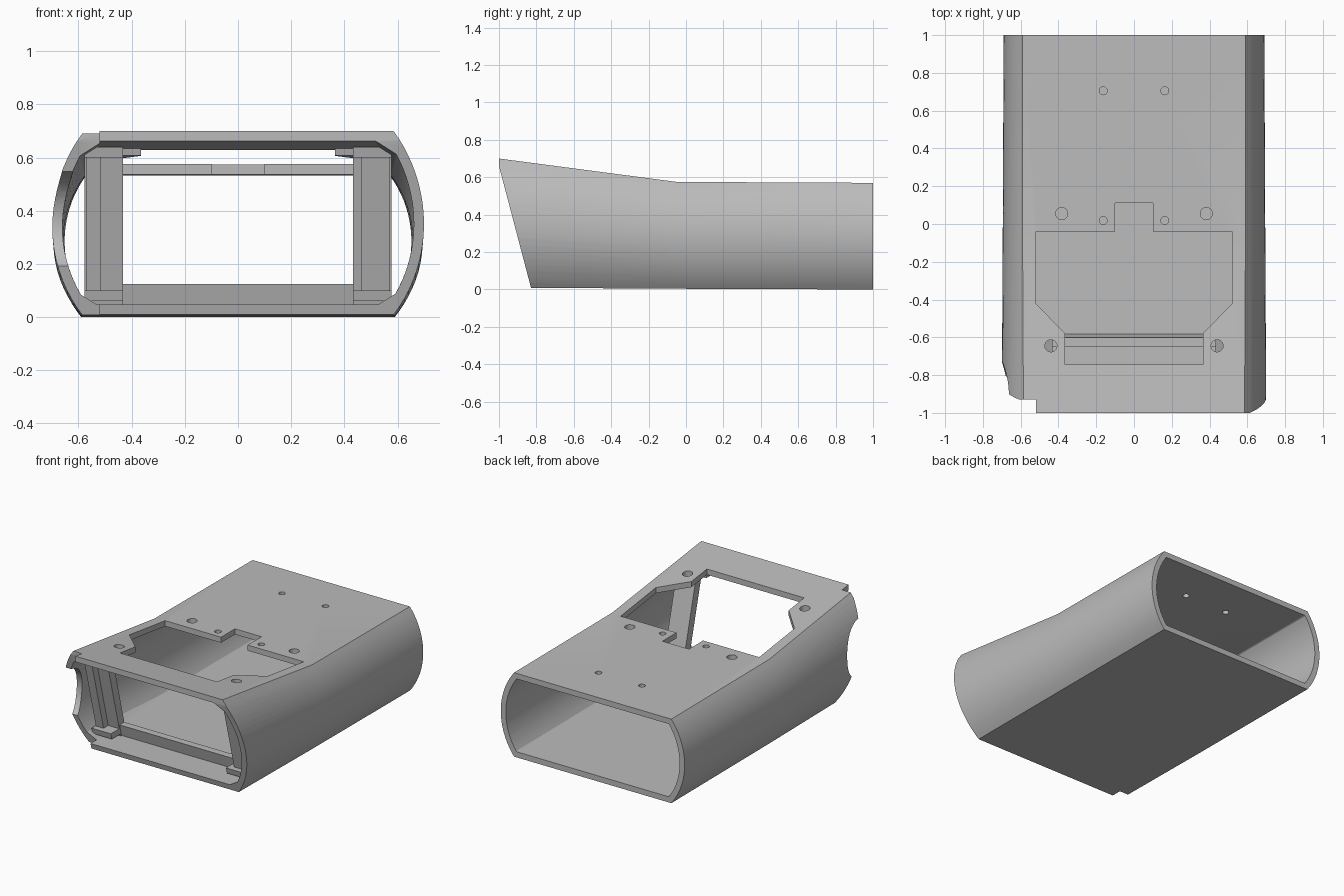
import bpy, bmesh, math
from mathutils import Vector

cube = bpy.data.objects.get("Cube")
if cube:
    bpy.data.objects.remove(cube, do_unlink=True)

grey = bpy.data.materials.new("plain_grey")
grey.use_nodes = True
colour = (0.5, 0.5, 0.5, 1)
grey.diffuse_color = colour
grey.node_tree.nodes["Principled BSDF"].inputs["Base Color"].default_value = colour


def loft(name, rings):
    """Closed solid through a list of equal-length point rings."""
    bm = bmesh.new()
    loops = [[bm.verts.new(p) for p in ring] for ring in rings]
    n = len(loops[0])
    for a, b in zip(loops, loops[1:]):
        for i in range(n):
            j = (i + 1) % n
            bm.faces.new((a[i], a[j], b[j], b[i]))
    bm.faces.new(loops[0])
    bm.faces.new(loops[-1])
    bmesh.ops.recalc_face_normals(bm, faces=bm.faces)
    mesh = bpy.data.meshes.new(name)
    bm.to_mesh(mesh)
    bm.free()
    mesh.materials.append(grey)
    obj = bpy.data.objects.new(name, mesh)
    bpy.context.collection.objects.link(obj)
    return obj


def prism_x(name, yz, x0, x1):
    return loft(name, [[(x, y, z) for y, z in yz] for x in (x0, x1)])


def prism_z(name, xy, z0, z1):
    return loft(name, [[(x, y, z) for x, y in xy] for z in (z0, z1)])


def circle(cx, cy, r, n=24):
    return [(cx + r * math.cos(math.tau * i / n), cy + r * math.sin(math.tau * i / n))
            for i in range(n)]


def cut(target, cutter):
    mod = target.modifiers.new("cut", "BOOLEAN")
    mod.operation = "DIFFERENCE"
    mod.solver = "EXACT"
    mod.object = cutter
    bpy.ops.object.select_all(action="DESELECT")
    bpy.context.view_layer.objects.active = target
    target.select_set(True)
    bpy.ops.object.modifier_apply(modifier=mod.name)
    bpy.data.objects.remove(cutter, do_unlink=True)


def section(y, low, high, flat, wide, inset=0, chamfer=0, steps=20):
    """Flat top and bottom, bulging arc sides; inset follows the same arc centre."""
    half, sag = (high - low) / 2, wide - flat
    mid = (high + low) / 2
    radius = (half * half + sag * sag) / (2 * sag)
    cx = wide - radius
    r, h = radius - inset, half - inset
    side = []
    if chamfer:
        side.append((cx + math.sqrt(r * r - h * h) - chamfer, -h))
    limit = math.asin((h - chamfer) / r)
    for i in range(steps + 1):
        a = -limit + 2 * limit * i / steps
        side.append((cx + r * math.cos(a), r * math.sin(a)))
    if chamfer:
        side.append((side[0][0], h))
    pts = side + [(-x, z) for x, z in reversed(side)]
    return [(x, y, mid + z) for x, z in pts]


# Main shell: outer loft with a tapered cavity
WALL = 0.038
shell = loft("shell", [
    section(1, 0, 0.57, 0.59, 0.69),
    section(-0.05, 0.004, 0.575, 0.59, 0.695),
    section(-1, 0.01, 0.70, 0.585, 0.70)])
cut(shell, loft("cavity", [
    section(1.05, 0, 0.57, 0.59, 0.69, WALL, 0.004),
    section(-0.05, 0.004, 0.575, 0.59, 0.695, WALL, 0.004),
    section(-1.05, 0.01, 0.706, 0.585, 0.70, WALL, 0.05)]))

# Slanted front opening
cut(shell, prism_x("front_slant", [(-1, 0.66), (-0.80, -0.1), (-1.3, -0.1), (-1.3, 0.66)], -1, 1))

# Right front edge set back, with a rounded finger cutout
cut(shell, prism_x("edge_setback", [(-0.93, 1), (-0.93, 0.66), (-0.73, -0.1),
                                    (-1.3, -0.1), (-1.3, 1)], -1, -0.52))
cut(shell, prism_x("finger_cutout", circle(-0.93, 0.35, 0.2, 48), -1, -0.6))

# Display opening in the top
half = [(0.1, 0.11), (0.1, -0.04), (0.52, -0.04), (0.52, -0.42), (0.365, -0.58), (0.365, -0.745)]
cut(shell, prism_z("top_window", half + [(-x, y) for x, y in reversed(half)], 0.3, 1))

# Screw holes
for s in (-1, 1):
    for x, y, r in ((0.163, 0.705, 0.021), (0.163, 0.018, 0.021),
                    (0.383, 0.055, 0.032), (0.44, -0.645, 0.032)):
        cut(shell, prism_z("screw_hole", circle(s * x, y, r), 0.3, 1))

bpy.ops.object.select_all(action="DESELECT")
shell.select_set(True)
bpy.context.view_layer.objects.active = shell
bpy.ops.object.shade_smooth_by_angle(angle=math.radians(25))


def lean(z):
    """Depth shift that keeps inner parts parallel to the front."""
    return -0.26 * (z - 0.04)


def slanted(name, y0, y1, z0, z1, x0, x1):
    return prism_x(name, [(y0 + lean(z0), z0), (y1 + lean(z0), z0),
                          (y1 + lean(z1), z1), (y0 + lean(z1), z1)], x0, x1)


# Inner frame: floor crossbar, leaning pillars, ribs, feet and top blocks
slanted("floor_crossbar", -0.63, -0.58, 0.03, 0.125, -0.575, 0.575)
for s, side in ((1, "left"), (-1, "right")):
    rib = 0.465 if s > 0 else 0.515
    slanted(side + "_pillar", -0.64, -0.58, 0.03, 0.64, s * 0.432, s * 0.577)
    slanted(side + "_pillar_rib", -0.69, -0.63, 0.095, 0.635, s * rib, s * 0.572)
    slanted(side + "_foot", -0.73, -0.62, 0.06, 0.1, s * 0.432, s * 0.577)
    slanted(side + "_top_block", -0.70, -0.62, 0.60, 0.64, s * 0.432, s * 0.577)
    slanted(side + "_top_tab", -0.64, -0.59, 0.607, 0.64, s * 0.365, s * 0.435)
